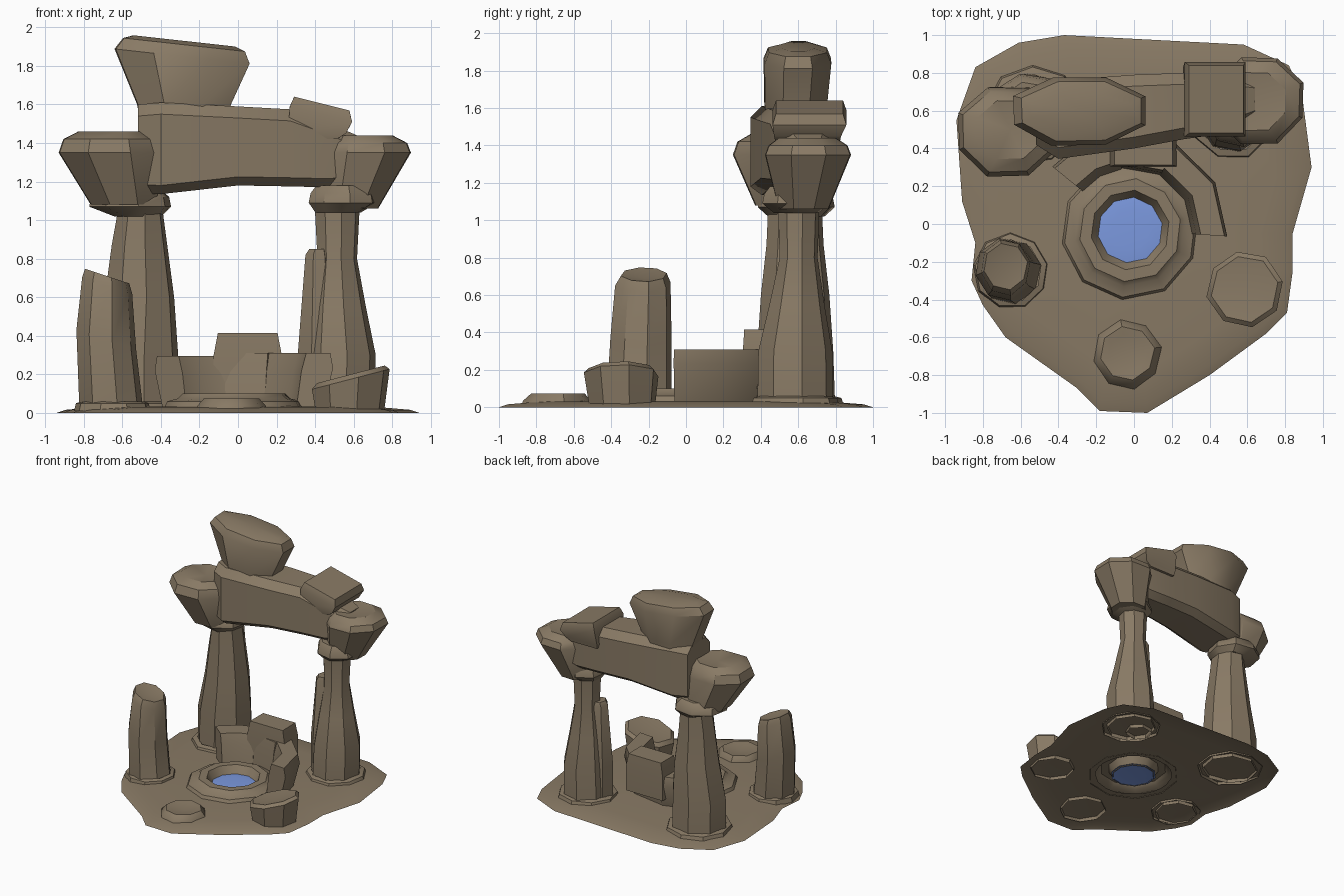
import bpy, bmesh, math, random

random.seed(4)


def material(name, rgb):
    m = bpy.data.materials.new(name)
    m.diffuse_color = (*rgb, 1)
    return m


STONE = material("brown stone", (0.25, 0.195, 0.13))
WATER = material("blue water", (0.2, 0.32, 0.74))


def loft(name, rings, mat=STONE, bottom=True, top=True, dip=0.0, angle=35):
    """Skin a stack of equal-count point rings and close the ends."""
    bm = bmesh.new()
    vs = [[bm.verts.new(p) for p in r] for r in rings]
    n = len(vs[0])
    for a, b in zip(vs, vs[1:]):
        for i in range(n):
            j = (i + 1) % n
            bm.faces.new((a[i], a[j], b[j], b[i]))
    if bottom:
        bm.faces.new(vs[0][::-1])
    if top:
        c = [sum(v.co[k] for v in vs[-1]) / n for k in range(3)]
        mid = bm.verts.new((c[0], c[1], c[2] - dip))
        for i in range(n):
            bm.faces.new((vs[-1][i], vs[-1][(i + 1) % n], mid))
    if bottom and top:
        bmesh.ops.recalc_face_normals(bm, faces=bm.faces[:])
    me = bpy.data.meshes.new(name)
    bm.to_mesh(me)
    bm.free()
    me.materials.append(mat)
    ob = bpy.data.objects.new(name, me)
    bpy.context.collection.objects.link(ob)
    bpy.ops.object.select_all(action='DESELECT')
    ob.select_set(True)
    bpy.context.view_layer.objects.active = ob
    bpy.ops.object.shade_smooth_by_angle(angle=math.radians(angle))
    return ob


def rock(name, levels, n=8, rot=0.2, rough=0.03, tilt=(0, 0), **kw):
    """Levels are (cx, cy, z, rx, ry); tilt slopes every level above the first two."""
    wob = [1.03 + random.uniform(-rough, rough) for _ in range(n)]
    rings = []
    for k, (cx, cy, z, rx, ry) in enumerate(levels):
        ring = []
        for i in range(n):
            a = rot + i * math.tau / n
            dx, dy = rx * wob[i] * math.cos(a), ry * wob[i] * math.sin(a)
            dz = dx * tilt[0] + dy * tilt[1] if k > 1 else 0
            ring.append((cx + dx, cy + dy, z + dz))
        rings.append(ring)
    # Rocks that stand on the ground are open underneath
    kw.setdefault("bottom", levels[0][2] > 0)
    return loft(name, rings, **kw)


# Ground plate: open shell, low rim rising gently to the basin hole
BX, BY = -0.02, -0.03
outline = [(0.94, 0.3), (0.89, 0.68), (0.82, 0.84), (0.58, 0.95), (0.1, 0.975),
           (-0.37, 1.0), (-0.61, 0.96), (-0.84, 0.83), (-0.94, 0.55), (-0.91, 0.12),
           (-0.84, -0.1), (-0.86, -0.3), (-0.8, -0.43), (-0.68, -0.6), (-0.3, -0.87),
           (-0.18, -0.99), (0.07, -1.0), (0.4, -0.8), (0.7, -0.58), (0.81, -0.47),
           (0.84, -0.25), (0.84, -0.05)]


def plate_ring(s, z):
    return [(BX + (x - BX) * s, BY + (y - BY) * s, z) for x, y in outline]


hole = []
for x, y in outline:
    a = math.atan2(y - BY, x - BX)
    hole.append((BX + 0.31 * math.cos(a), BY + 0.31 * math.sin(a), 0.035))
loft("ground_plate", [plate_ring(1, 0), plate_ring(0.95, 0.016),
                      plate_ring(0.78, 0.03), hole], bottom=False, top=False)

# Basin rim and water
rock("basin_rim", [(BX, BY, 0.03, 0.36, 0.36), (BX, BY, 0.06, 0.345, 0.345),
                   (BX, BY, 0.075, 0.29, 0.29), (BX, BY, 0.1, 0.265, 0.265),
                   (BX, BY, 0.1, 0.205, 0.205), (BX, BY, 0.03, 0.165, 0.165)],
     n=10, rough=0.02, bottom=False, top=False)
rock("pool_water", [(BX, BY, 0.035, 0.18, 0.18), (BX, BY, 0.045, 0.1, 0.1)],
     n=10, rough=0.01, mat=WATER, bottom=False, dip=0.01)


# Curved rock wall behind the basin
def arc_block(name, a0, a1, r0, r1, flare, h, steps=3):
    secs = []
    for k in range(steps + 1):
        a = math.radians(a0 + (a1 - a0) * k / steps)
        prof = [(r0, 0.034), (r1 - flare, 0.034), (r1, h * 0.75), (r1 - 0.015, h),
                (r0 + flare, h), (r0 + flare * 0.5, h * 0.7)]
        secs.append([(BX + r * math.cos(a), BY + r * math.sin(a), z) for r, z in prof])
    return loft(name, secs)


arc_block("wall_right", -4, 62, 0.325, 0.515, 0.05, 0.31, 2)
arc_block("wall_left", 98, 141, 0.32, 0.53, 0.05, 0.295, 2)
arc_block("wall_middle", 61, 99, 0.33, 0.51, 0.03, 0.31, 1)
rock("wall_top_block", [(0.05, 0.4, 0.1, 0.24, 0.13), (0.05, 0.4, 0.3, 0.24, 0.13),
                        (0.05, 0.4, 0.415, 0.21, 0.12)], n=4, rot=math.pi / 4, rough=0.02)

# Low stones around the front
rock("front_flat_stone", [(-0.035, -0.69, 0, 0.18, 0.19), (-0.035, -0.69, 0.035, 0.175, 0.18),
                          (-0.035, -0.685, 0.075, 0.14, 0.14), (-0.035, -0.685, 0.07, 0.1, 0.1)],
     dip=0.015)
rock("right_short_stone", [(0.58, -0.34, 0, 0.17, 0.17), (0.58, -0.34, 0.03, 0.175, 0.175),
                           (0.585, -0.345, 0.175, 0.195, 0.195),
                           (0.585, -0.345, 0.2, 0.17, 0.17)], tilt=(0.26, 0), dip=0.02)
rock("left_standing_stone", [(-0.65, -0.25, 0, 0.165, 0.17), (-0.66, -0.25, 0.03, 0.165, 0.17),
                             (-0.685, -0.24, 0.38, 0.155, 0.16),
                             (-0.68, -0.23, 0.66, 0.13, 0.145),
                             (-0.68, -0.225, 0.71, 0.115, 0.12)], tilt=(-0.33, 0), dip=0.02)

# Skirts at the pillar feet
for name, x, y, r in (("left_pillar_foot", -0.53, 0.58, 0.26),
                      ("right_pillar_foot", 0.52, 0.58, 0.235),
                      ("standing_stone_foot", -0.65, -0.25, 0.2)):
    rock(name, [(x, y, 0.01, r, r), (x, y, 0.05, r * 0.95, r * 0.95),
                (x, y, 0.06, r * 0.8, r * 0.8)], n=9, bottom=False, top=False)

# Pillars
rock("left_pillar", [(-0.53, 0.58, 0, 0.215, 0.21), (-0.53, 0.58, 0.3, 0.215, 0.2),
                     (-0.51, 0.58, 0.6, 0.175, 0.18), (-0.51, 0.58, 0.87, 0.14, 0.15),
                     (-0.505, 0.58, 1.1, 0.105, 0.14)])
rock("right_pillar", [(0.52, 0.58, 0, 0.185, 0.2), (0.53, 0.58, 0.3, 0.18, 0.195),
                      (0.52, 0.59, 0.55, 0.14, 0.145), (0.515, 0.6, 0.8, 0.1, 0.1),
                      (0.515, 0.6, 1.1, 0.115, 0.11)])
rock("right_pillar_slab", [(0.42, 0.56, 0, 0.11, 0.1), (0.415, 0.56, 0.3, 0.105, 0.1),
                           (0.41, 0.57, 0.82, 0.06, 0.07), (0.415, 0.57, 0.85, 0.045, 0.06)], n=6)

# Collars and capitals
rock("left_collar", [(-0.52, 0.59, 1.02, 0.125, 0.15), (-0.56, 0.59, 1.07, 0.215, 0.205),
                     (-0.56, 0.59, 1.12, 0.205, 0.195), (-0.56, 0.59, 1.16, 0.16, 0.16)])
rock("right_collar", [(0.52, 0.59, 1.04, 0.12, 0.12), (0.545, 0.59, 1.09, 0.18, 0.18),
                      (0.545, 0.59, 1.14, 0.17, 0.17), (0.545, 0.59, 1.18, 0.14, 0.14)])
rock("left_capital", [(-0.59, 0.55, 1.08, 0.18, 0.185), (-0.665, 0.49, 1.35, 0.275, 0.245),
                      (-0.665, 0.49, 1.42, 0.25, 0.22), (-0.655, 0.5, 1.46, 0.18, 0.16)],
     rot=0.39, dip=0.02)
rock("right_capital", [(0.585, 0.63, 1.06, 0.15, 0.14), (0.665, 0.655, 1.35, 0.245, 0.24),
                       (0.665, 0.655, 1.4, 0.225, 0.22), (0.65, 0.65, 1.44, 0.16, 0.16)],
     rot=0.39, dip=0.02)


# Lintel: chamfered sections (x, y0, y1, z0, z1) lofted along x
def beam(name, sections, c, d):
    rings = []
    for x, y0, y1, z0, z1 in sections:
        rings.append([(x, y0 + c, z0), (x, y1 - c, z0), (x, y1, z0 + d), (x, y1, z1 - c),
                      (x, y1 - c, z1), (x, y0 + c, z1), (x, y0, z1 - c), (x, y0, z0 + d)])
    return loft(name, rings)


beam("lintel", [(-0.52, 0.42, 0.72, 1.14, 1.6),
                (-0.4, 0.345, 0.76, 1.135, 1.61), (0, 0.4, 0.79, 1.18, 1.59),
                (0.27, 0.45, 0.8, 1.175, 1.575), (0.48, 0.48, 0.8, 1.17, 1.5),
                (0.64, 0.54, 0.78, 1.2, 1.43)], 0.06, 0.045)

# Slanted block on the right of the lintel
rock("lintel_small_block", [(0.39, 0.65, 1.42, 0.17, 0.24), (0.41, 0.65, 1.45, 0.21, 0.25),
                            (0.43, 0.66, 1.55, 0.225, 0.275),
                            (0.435, 0.66, 1.605, 0.2, 0.25)],
     n=4, rot=math.pi / 4, tilt=(-0.25, 0))

# Crowning boulder
rock("top_boulder", [(-0.28, 0.59, 1.55, 0.24, 0.17), (-0.28, 0.59, 1.6, 0.25, 0.175),
                     (-0.29, 0.6, 1.85, 0.36, 0.19), (-0.28, 0.6, 1.91, 0.325, 0.165),
                     (-0.28, 0.6, 1.93, 0.27, 0.09)], n=8, rot=0.39, tilt=(-0.11, 0))
